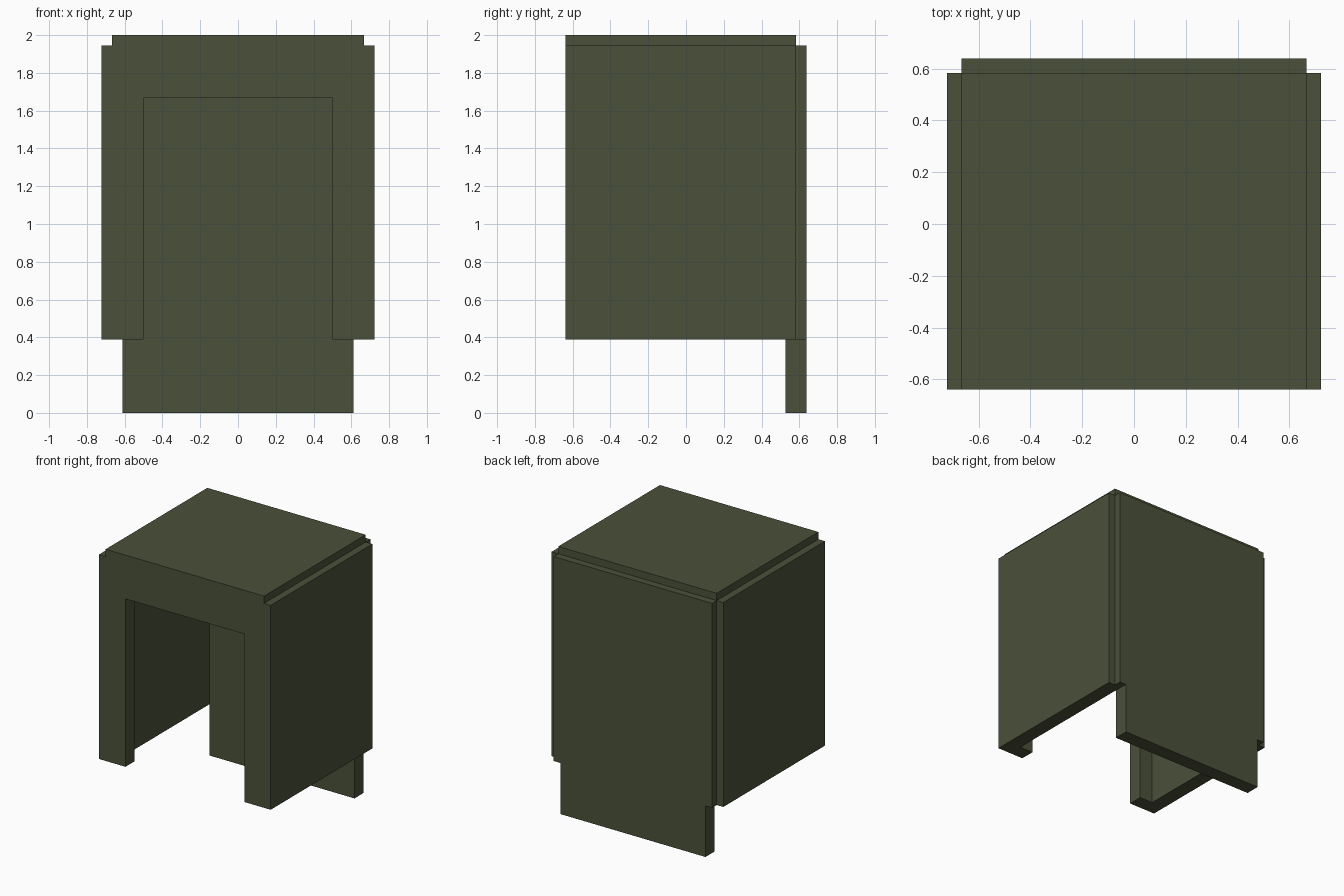
import bpy
from mathutils import Vector

U = 2 / 36  # design unit: the model is 36 units tall

cube = bpy.data.objects.get("Cube")
if cube:
    bpy.data.objects.remove(cube, do_unlink=True)

olive = bpy.data.materials.new("olive green")
olive.use_nodes = True
colour = (0.0685, 0.0823, 0.0423, 1)
olive.diffuse_color = colour
bsdf = next(n for n in olive.node_tree.nodes if n.type == "BSDF_PRINCIPLED")
bsdf.inputs["Base Color"].default_value = colour
bsdf.inputs["Roughness"].default_value = 0.9


def box(name, half_x, y, z):
    """Box symmetric in x, with y and z ranges, all in design units."""
    bpy.ops.mesh.primitive_cube_add(size=1)
    ob = bpy.context.object
    ob.name = name
    size = Vector((2 * half_x, y[1] - y[0], z[1] - z[0])) * U
    centre = Vector((0, sum(y) / 2, sum(z) / 2)) * U
    for v in ob.data.vertices:
        v.co = v.co * size + centre
    ob.data.materials.append(olive)
    return ob


def combine(target, tool, operation):
    """Apply a boolean and discard the tool."""
    mod = target.modifiers.new(operation.lower(), "BOOLEAN")
    mod.operation, mod.solver, mod.object = operation, "EXACT", tool
    bpy.context.view_layer.objects.active = target
    bpy.ops.object.modifier_apply(modifier=mod.name)
    bpy.data.objects.remove(tool, do_unlink=True)


front, rim, back = -11.5, 10.5, 11.5
base, shoulder, top = 7, 35, 36

# Stepped outer hood: raised side, top and back panels
hood = box("hood_shell", 13, (front, rim), (base, shoulder))
combine(hood, box("top_panel", 12, (front, rim), (base, top)), "UNION")
combine(hood, box("back_panel", 12, (front, back), (base, shoulder)), "UNION")

# Lower back flap
combine(hood, box("back_flap", 11, (9.5, back), (0, 10)), "UNION")

# Hollow interior and front opening
combine(hood, box("cavity", 11, (-9.5, 9.5), (-2, 34)), "DIFFERENCE")
combine(hood, box("front_opening", 9, (-14, 0), (-2, 30)), "DIFFERENCE")
